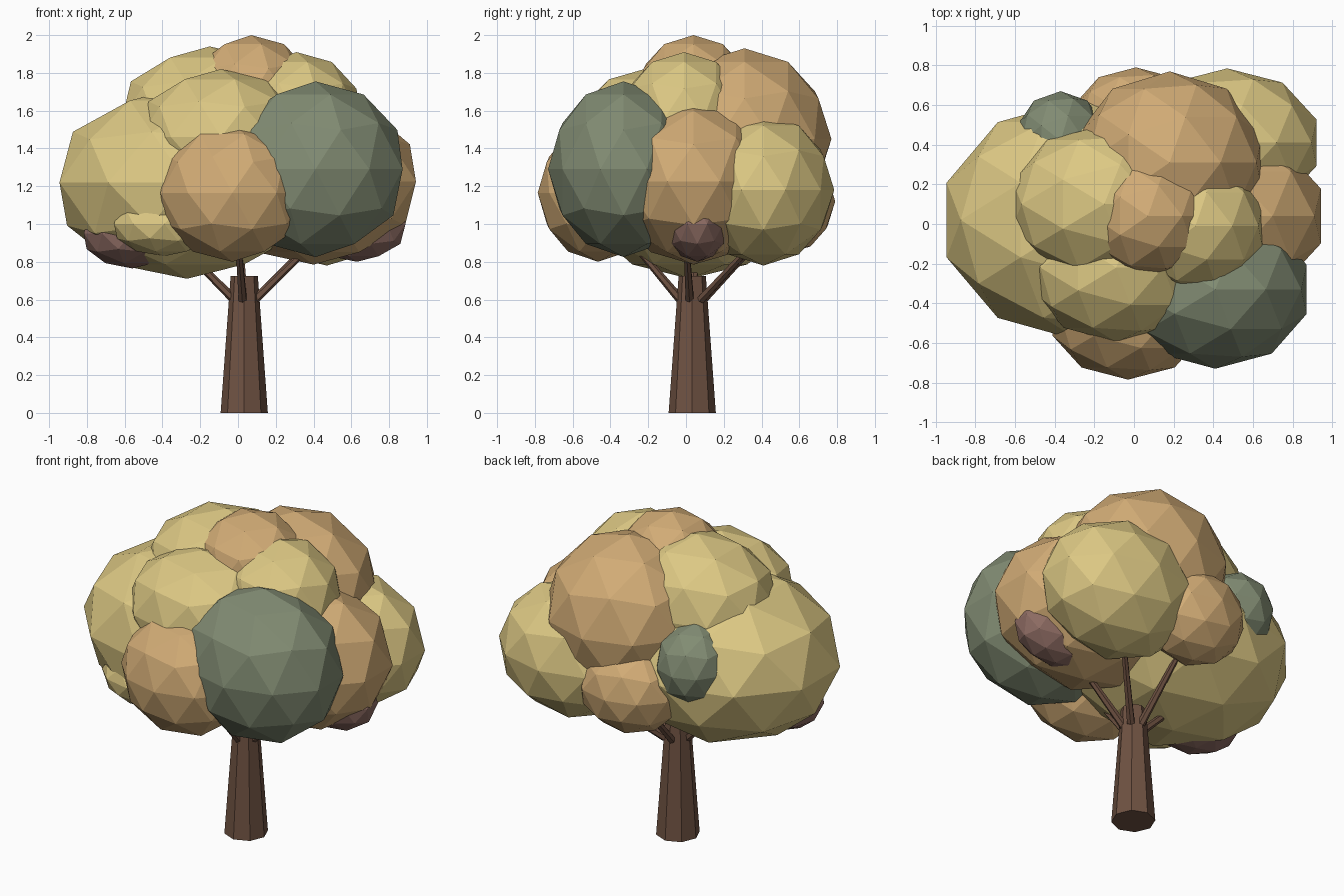
import bpy
from mathutils import Vector

if "Cube" in bpy.data.objects:
    bpy.data.objects.remove(bpy.data.objects["Cube"])


def material(name, rgb):
    m = bpy.data.materials.new(name)
    m.diffuse_color = (*rgb, 1)
    m.use_nodes = True
    m.node_tree.nodes["Principled BSDF"].inputs["Base Color"].default_value = m.diffuse_color
    return m


MATS = {
    "yellow": material("yellow_leaf", (0.72, 0.58, 0.23)),
    "orange": material("orange_leaf", (0.64, 0.41, 0.18)),
    "green": material("green_leaf", (0.22, 0.26, 0.17)),
    "plum": material("plum_leaf", (0.27, 0.15, 0.125)),
    "bark": material("bark", (0.16, 0.085, 0.055)),
}


def finish(name, mat):
    ob = bpy.context.object
    ob.name = name
    ob.data.materials.append(MATS[mat])
    return ob


def foliage(name, mat, centre, radii):
    bpy.ops.mesh.primitive_ico_sphere_add(subdivisions=2, radius=1, location=centre)
    ob = finish(name, mat)
    ob.scale = radii


def limb(name, a, b, r1, r2, sides):
    a, b = Vector(a), Vector(b)
    bpy.ops.mesh.primitive_cone_add(vertices=sides, radius1=r1, radius2=r2,
                                    depth=(b - a).length, location=(a + b) / 2)
    ob = finish(name, "bark")
    ob.rotation_euler = (b - a).to_track_quat('Z', 'Y').to_euler()
    return ob


# Trunk
trunk = limb("trunk", (0.033, 0.033, 0), (0.033, 0.033, 0.725), 0.125, 0.072, 8)
trunk.rotation_euler = (0, 0, 0)

# Branches rising from the trunk into the crown
for i, (start, end) in enumerate([
    ((-0.02, 0.03, 0.60), (-0.32, 0.06, 0.90)),
    ((0.09, 0.02, 0.60), (0.42, 0.00, 0.92)),
    ((0.09, 0.08, 0.60), (0.38, 0.36, 0.90)),
    ((0.025, -0.03, 0.60), (0.00, -0.30, 0.92)),
    ((0.03, 0.09, 0.60), (0.01, 0.40, 0.93)),
]):
    limb(f"branch_{i + 1}", start, end, 0.024, 0.016, 6)

# Crown made of overlapping leaf clumps
for name, mat, centre, radii in [
    ("left_clump", "yellow", (-0.27, 0.02, 1.22), (0.71, 0.61, 0.51)),
    ("right_clump", "orange", (0.40, 0.04, 1.225), (0.57, 0.45, 0.44)),
    ("front_right_clump", "green", (0.41, -0.33, 1.29), (0.485, 0.40, 0.465)),
    ("front_clump", "orange", (-0.03, -0.465, 1.165), (0.40, 0.32, 0.365)),
    ("front_left_small_clump", "yellow", (-0.39, -0.34, 1.00), (0.28, 0.20, 0.17)),
    ("upper_front_clump", "yellow", (-0.09, -0.22, 1.46), (0.45, 0.375, 0.36)),
    ("upper_left_clump", "yellow", (-0.15, 0.10, 1.55), (0.49, 0.40, 0.39)),
    ("top_clump", "orange", (0.07, 0.04, 1.68), (0.33, 0.31, 0.32)),
    ("upper_right_clump", "yellow", (0.31, -0.01, 1.56), (0.355, 0.34, 0.35)),
    ("back_clump", "orange", (0.18, 0.31, 1.45), (0.49, 0.46, 0.48)),
    ("lower_back_clump", "orange", (0.01, 0.53, 1.12), (0.32, 0.26, 0.28)),
    ("back_right_clump", "yellow", (0.47, 0.41, 1.18), (0.475, 0.375, 0.40)),
    ("back_left_small_clump", "green", (-0.37, 0.42, 1.32), (0.23, 0.25, 0.25)),
    ("lower_right_small_clump", "plum", (0.63, 0.06, 1.00), (0.27, 0.17, 0.20)),
    ("lower_left_small_clump", "plum", (-0.56, -0.12, 0.95), (0.27, 0.24, 0.185)),
]:
    foliage(name, mat, centre, radii)
